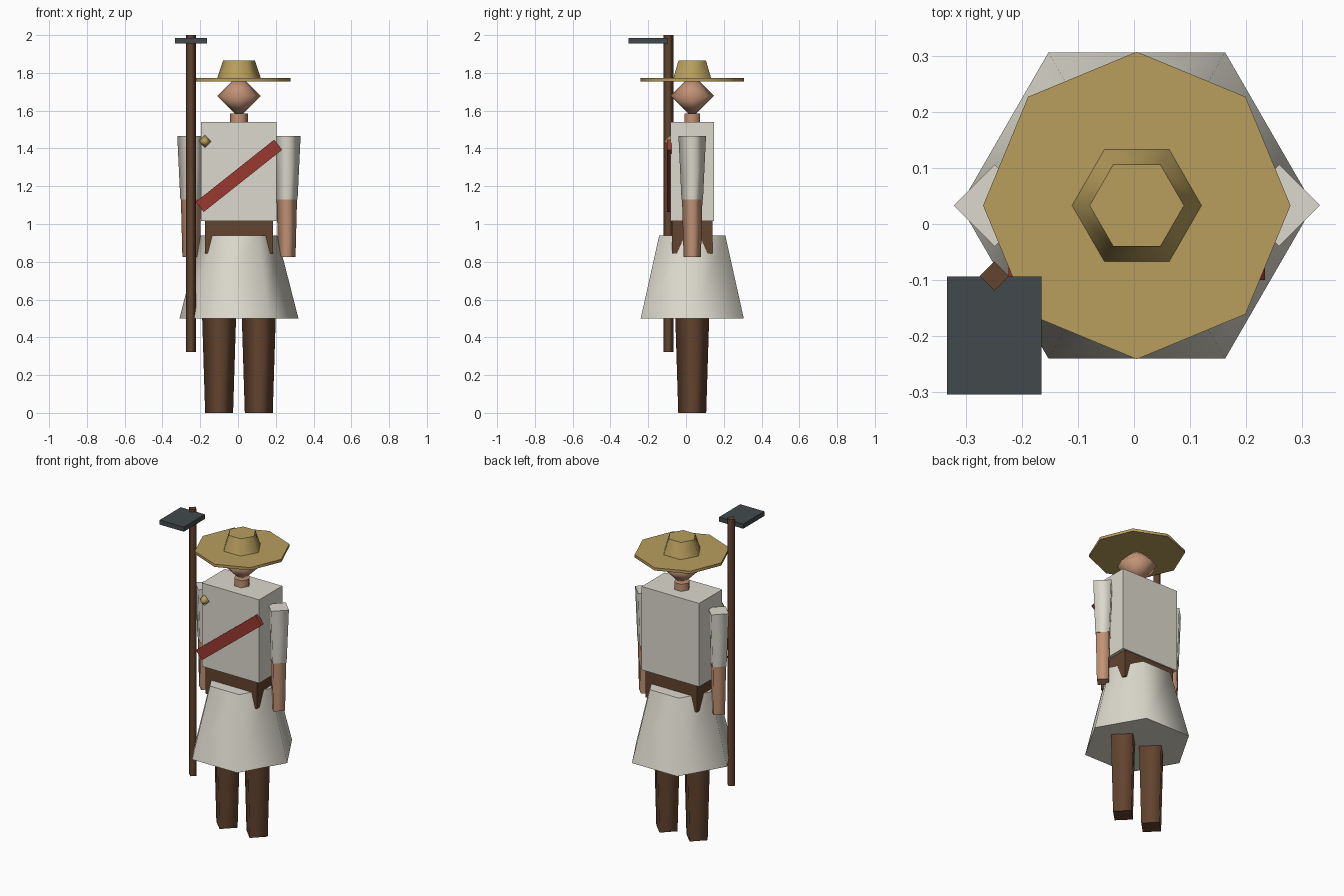
import bpy, bmesh
from math import radians
from mathutils import Matrix

CX, CY = 0.005, 0.033  # body axis

cube = bpy.data.objects.get("Cube")
if cube:
    bpy.data.objects.remove(cube, do_unlink=True)


def material(name, rgb):
    m = bpy.data.materials.new(name)
    m.use_nodes = True
    m.diffuse_color = (*rgb, 1)
    bsdf = m.node_tree.nodes["Principled BSDF"]
    bsdf.inputs["Base Color"].default_value = (*rgb, 1)
    return m


LINEN = material("linen", (0.72, 0.70, 0.61))
STRAW = material("straw", (0.48, 0.34, 0.11))
SKIN = material("skin", (0.54, 0.29, 0.18))
BROWN = material("brown", (0.125, 0.057, 0.028))
RED = material("red", (0.32, 0.04, 0.03))
IRON = material("dark_iron", (0.055, 0.068, 0.073))


def finish(bm, name, mat):
    bmesh.ops.recalc_face_normals(bm, faces=bm.faces)
    mesh = bpy.data.meshes.new(name)
    bm.to_mesh(mesh)
    bm.free()
    mesh.materials.append(mat)
    ob = bpy.data.objects.new(name, mesh)
    bpy.context.collection.objects.link(ob)
    return ob


def frustum(name, mat, sides, x, y, z0, z1, r0, r1):
    """Upright tapered prism: smooth sides, flat caps, a corner on +x."""
    bm = bmesh.new()
    rings = []
    for z, r in ((z0, r0), (z1, r1)):
        ring = [bm.verts.new(Matrix.Rotation(radians(360 * i / sides), 3, 'Z') @ v)
                for i, v in enumerate([Matrix.Translation((r, 0, z)).translation] * sides)]
        rings.append(ring)
        bm.faces.new(ring)
    low, high = rings
    for i in range(sides):
        j = (i + 1) % sides
        bm.faces.new((low[i], low[j], high[j], high[i])).smooth = True
    ob = finish(bm, name, mat)
    ob.location = (x, y, 0)
    return ob


def bipyramid(name, mat, sides, loc, r):
    """Coarse two-ended ball."""
    bm = bmesh.new()
    bmesh.ops.create_uvsphere(bm, u_segments=sides, v_segments=2, radius=r)
    for f in bm.faces:
        f.smooth = True
    ob = finish(bm, name, mat)
    ob.location = loc
    return ob


def box(name, mat, loc, size, tilt=0):
    bm = bmesh.new()
    bmesh.ops.create_cube(bm, size=1)
    bmesh.ops.scale(bm, vec=size, verts=bm.verts)
    ob = finish(bm, name, mat)
    ob.location = loc
    ob.rotation_euler.y = radians(tilt)
    return ob


# Legs and arms
for side, s in (("left", 1), ("right", -1)):
    frustum(side + "_leg", BROWN, 4, CX + s * 0.105, CY, 0, 0.8, 0.074, 0.099)
    ax = CX + s * 0.2535
    frustum(side + "_sleeve", LINEN, 4, ax, CY, 1.13, 1.466, 0.057, 0.073)
    frustum(side + "_forearm", SKIN, 4, ax, CY, 0.825, 1.135, 0.046, 0.054)

# Body and clothing
frustum("skirt", LINEN, 6, CX, CY, 0.5, 0.94, 0.315, 0.202)
box("hips", BROWN, (CX, CY, 0.935), (0.36, 0.212, 0.18))
box("torso", LINEN, (CX, CY, 1.278), (0.4, 0.23, 0.525))
box("sash", RED, (CX, -0.088, 1.255), (0.53, 0.024, 0.068), -38.4)
bipyramid("brooch", STRAW, 4, (-0.175, -0.083, 1.437), 0.034)

# Head and hat
frustum("neck", SKIN, 6, CX, CY, 1.53, 1.585, 0.048, 0.048)
bipyramid("head", SKIN, 8, (CX, CY, 1.678), 0.115)
frustum("hat_brim", STRAW, 8, CX, CY, 1.755, 1.772, 0.274, 0.274)
frustum("hat_crown", STRAW, 6, CX, CY, 1.77, 1.866, 0.116, 0.084)

# Long-handled hoe
frustum("hoe_pole", BROWN, 4, -0.249, -0.093, 0.322, 2.0, 0.026, 0.026)
box("hoe_blade", IRON, (-0.249, -0.199, 1.97), (0.168, 0.21, 0.029))
